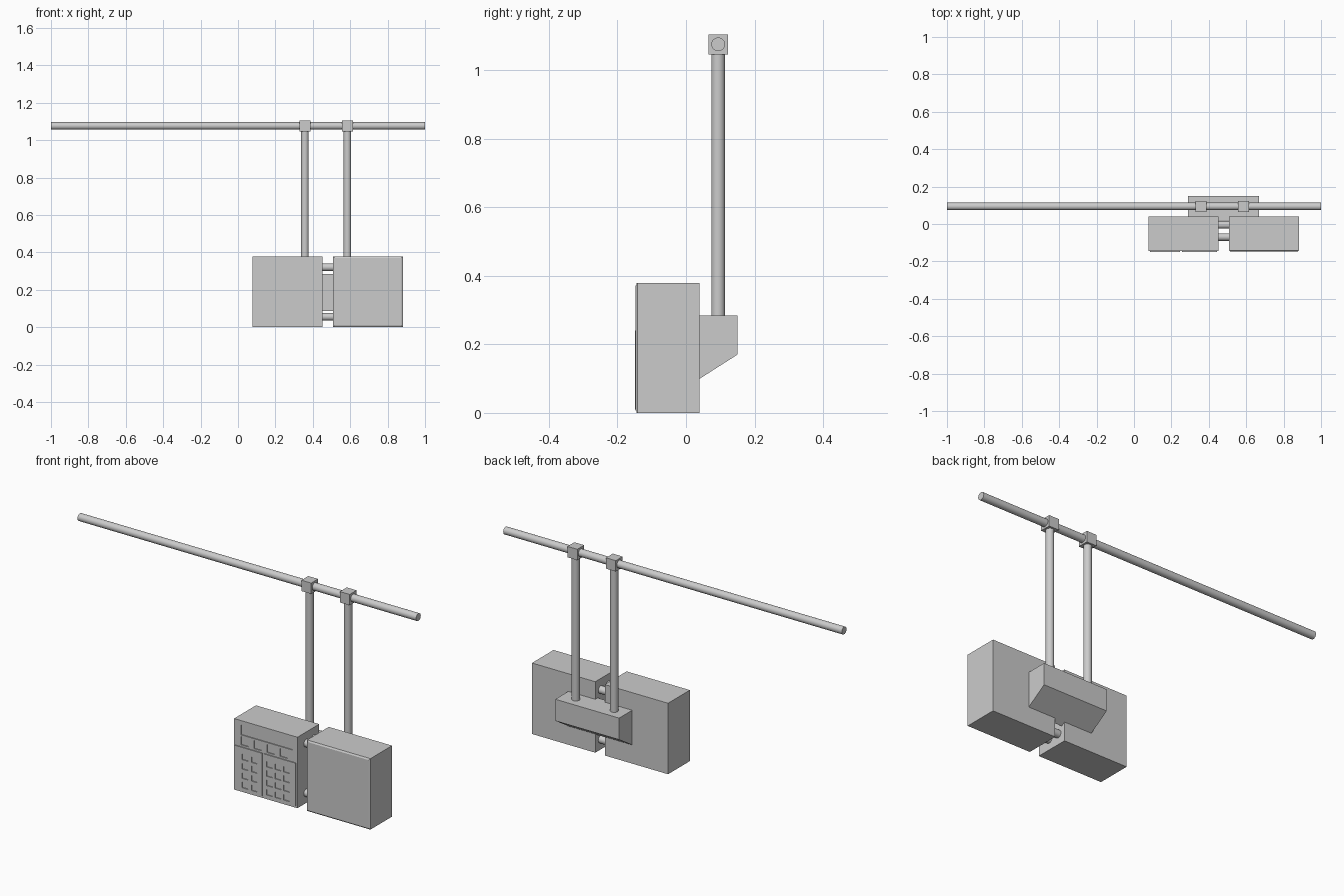
import bpy, bmesh
from math import pi
from mathutils import Matrix, Vector

if "Cube" in bpy.data.objects:
    bpy.data.objects.remove(bpy.data.objects["Cube"])


def mesh_object(name, bm):
    mesh = bpy.data.meshes.new(name)
    bmesh.ops.recalc_face_normals(bm, faces=bm.faces)
    bm.to_mesh(mesh)
    bm.free()
    ob = bpy.data.objects.new(name, mesh)
    bpy.context.collection.objects.link(ob)
    return ob


def add_box(bm, lo, hi):
    lo, hi = Vector(lo), Vector(hi)
    m = Matrix.Translation((lo + hi) / 2) @ Matrix.Diagonal((*(hi - lo), 1))
    return bmesh.ops.create_cube(bm, size=1, matrix=m)["verts"]


def box(name, lo, hi):
    bm = bmesh.new()
    add_box(bm, lo, hi)
    return mesh_object(name, bm)


def rod(name, center, length, radius, axis):
    rot = (0, pi / 2, 0) if axis == "x" else (0, 0, 0)
    bpy.ops.mesh.primitive_cylinder_add(vertices=32, radius=radius, depth=length,
                                        location=center, rotation=rot)
    ob = bpy.context.object
    ob.name = name
    bpy.ops.object.shade_smooth_by_angle()
    return ob


def cut_windows(ob, windows, front, back):
    # windows are (x0, x1, z0, z1) measured from the left case corner
    bm = bmesh.new()
    for x0, x1, z0, z1 in windows:
        add_box(bm, (LEFT + x0, front, z0), (LEFT + x1, back, z1))
    cutter = mesh_object(ob.name + "_cutter", bm)
    cutter.hide_render = True
    cutter.hide_set(True)
    mod = ob.modifiers.new("windows", "BOOLEAN")
    mod.operation = "DIFFERENCE"
    mod.solver = "EXACT"
    mod.object = cutter


LEFT, W, TOP = 0.078, 0.374, 0.379
RIGHT = 0.508
BAR_Y, BAR_Z = 0.094, 1.076

# Overhead rail, clamps and hanging poles
rod("rail", (0, BAR_Y, BAR_Z), 2, 0.02, "x")
for side, x in (("left", 0.358), ("right", 0.585)):
    box(side + "_clamp", (x - 0.029, BAR_Y - 0.029, BAR_Z - 0.029),
        (x + 0.029, BAR_Y + 0.029, BAR_Z + 0.029))
    rod(side + "_pole", (x, BAR_Y, 0.665), 0.78, 0.02, "z")

# Rear bracket with sloped underside
bm = bmesh.new()
profile = [(0.02, 0.087), (0.15, 0.17), (0.15, 0.285), (0.02, 0.285)]
face = bm.faces.new([bm.verts.new((0.29, y, z)) for y, z in profile])
ext = bmesh.ops.extrude_face_region(bm, geom=[face])["geom"]
bmesh.ops.translate(bm, vec=(0.377, 0, 0),
                    verts=[g for g in ext if isinstance(g, bmesh.types.BMVert)])
mesh_object("rear_bracket", bm)

# Tubes joining the two cases
for i, (y, z) in enumerate([(-0.005, 0.32), (-0.07, 0.32), (-0.005, 0.055), (-0.07, 0.055)]):
    rod(f"link_tube_{i}", (0.481, y, z), 0.09, 0.02, "x")

# Left case: header strip and a row of recessed windows
left_case = box("left_case", (LEFT, -0.144, 0), (LEFT + W, 0.04, TOP))
row = [(0.04, 0.345, 0.303, 0.355)]
row += [(0.04 + 0.077 * i, 0.085 + 0.077 * i, 0.25, 0.293) for i in range(4)]
cut_windows(left_case, row, -0.16, -0.139)

# Lower raised plates with small recessed cells
rows = [0.025 + 0.05 * i for i in range(4)]
for name, x0, x1, cols in (("left_plate", 0.008, 0.168, (0.05, 0.105)),
                           ("right_plate", 0.178, 0.366, (0.195, 0.245, 0.295))):
    plate = box(name, (LEFT + x0, -0.149, 0.01), (LEFT + x1, -0.142, 0.24))
    cells = [(c, c + 0.035, z, z + 0.03) for c in cols for z in rows]
    cut_windows(plate, cells, -0.16, -0.135)

# Right case with a bevelled screen front
bm = bmesh.new()
add_box(bm, (RIGHT, -0.142, 0), (RIGHT + W, 0.04, TOP))
bm.faces.ensure_lookup_table()
front = min(bm.faces, key=lambda f: f.calc_center_median().y)
bmesh.ops.inset_region(bm, faces=[front], thickness=0.008, use_even_offset=True)
bmesh.ops.translate(bm, verts=front.verts[:], vec=(0, -0.005, 0))
mesh_object("right_case", bm)
